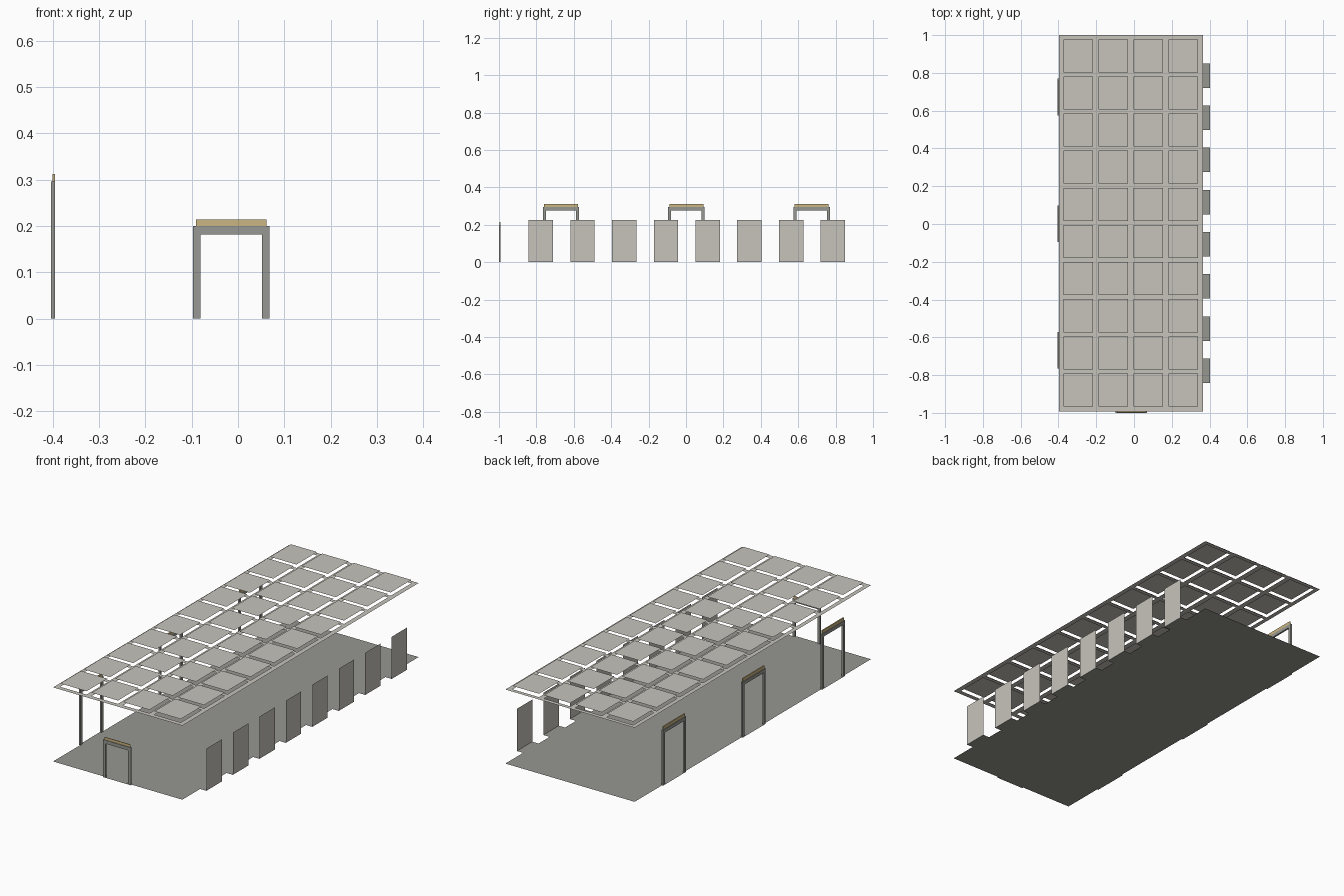
import bpy, bmesh

if "Cube" in bpy.data.objects:
    bpy.data.objects.remove(bpy.data.objects["Cube"])


def material(name, rgb):
    m = bpy.data.materials.new(name)
    m.diffuse_color = (*rgb, 1)
    m.use_nodes = True
    m.node_tree.nodes["Principled BSDF"].inputs["Base Color"].default_value = m.diffuse_color
    return m


PALE = material("pale_plaster", (0.57, 0.55, 0.50))
GREY = material("floor_grey", (0.31, 0.31, 0.285))
FRAME = material("frame_grey", (0.31, 0.31, 0.29))
TAN = material("tan_wood", (0.60, 0.46, 0.22))


def finish(name, bm, mat):
    bmesh.ops.remove_doubles(bm, verts=bm.verts, dist=1e-5)
    me = bpy.data.meshes.new(name)
    bm.to_mesh(me)
    bm.free()
    me.materials.append(mat)
    ob = bpy.data.objects.new(name, me)
    bpy.context.collection.objects.link(ob)
    return ob


def flat(bm, x0, x1, y0, y1, z):
    pts = ((x0, y0), (x1, y0), (x1, y1), (x0, y1))
    bm.faces.new([bm.verts.new((x, y, z)) for x, y in pts])


def box(bm, lo, hi):
    vs = bmesh.ops.create_cube(bm, size=1)["verts"]
    for v in vs:
        v.co = [lo[i] + (v.co[i] + 0.5) * (hi[i] - lo[i]) for i in range(3)]


X0, X1, Y0, Y1 = -0.397, 0.366, -0.992, 1.0
ALCOVE_X = 0.403
alcove_y = [-0.777 + 0.2232 * i for i in range(8)]
door_y = [-0.668, 0.002, 0.672]

# floor with shallow tabs into alcoves and doorways
bm = bmesh.new()
flat(bm, X0, X1, Y0, Y1, 0)
for y in alcove_y:
    flat(bm, X1, ALCOVE_X, y - 0.065, y + 0.065, 0)
for y in door_y:
    flat(bm, -0.404, X0, y - 0.085, y + 0.085, 0)
flat(bm, -0.082, 0.052, -1.0, Y0, 0)
finish("floor", bm, GREY)

# alcove back panels
for i, y in enumerate(alcove_y):
    bm = bmesh.new()
    pts = ((y - 0.065, 0), (y + 0.065, 0), (y + 0.065, 0.225), (y - 0.065, 0.225))
    bm.faces.new([bm.verts.new((ALCOVE_X, a, z)) for a, z in pts])
    finish(f"alcove_panel_{i}", bm, PALE)

# coffered ceiling: lattice with raised panels above its holes
xs, ys = [X0], [Y0]
for i in range(4):
    c = -0.295 + 0.1853 * i
    xs += [c - 0.078, c + 0.078]
for i in range(10):
    c = -0.879 + 0.1966 * i
    ys += [c - 0.0875, c + 0.0875]
xs.append(X1)
ys.append(Y1)
lattice, panels = bmesh.new(), bmesh.new()
for i in range(len(xs) - 1):
    for j in range(len(ys) - 1):
        raised = i % 2 and j % 2
        flat(panels if raised else lattice, xs[i], xs[i + 1], ys[j], ys[j + 1],
             0.413 if raised else 0.395)
finish("ceiling_lattice", lattice, PALE)
finish("ceiling_panels", panels, PALE)


# door frames: two posts, lintel and wooden cap
def door(name, centre, half, height, cap, side):
    def slab(bm, a0, a1, z0, z1, d0, d1):
        if side:
            box(bm, (d0, a0, z0), (d1, a1, z1))
        else:
            box(bm, (a0, d0, z0), (a1, d1, z1))
    d0, d1 = (-0.404, -0.395) if side else (-1.0, -0.993)
    w, c = 0.016, centre
    bm = bmesh.new()
    slab(bm, c - half, c - half + w, 0, height, d0, d1)
    slab(bm, c + half - w, c + half, 0, height, d0, d1)
    slab(bm, c - half + w, c + half - w, height - 0.018, height, d0, d1)
    finish(name + "_frame", bm, FRAME)
    bm = bmesh.new()
    slab(bm, c - half + 0.006, c + half - 0.006, height, height + cap, d0 + 0.003, d1)
    finish(name + "_cap", bm, TAN)


door("front_door", -0.0145, 0.0825, 0.2, 0.014, False)
for i, y in enumerate(door_y):
    door(f"side_door_{i}", y, 0.097, 0.296, 0.016, True)
